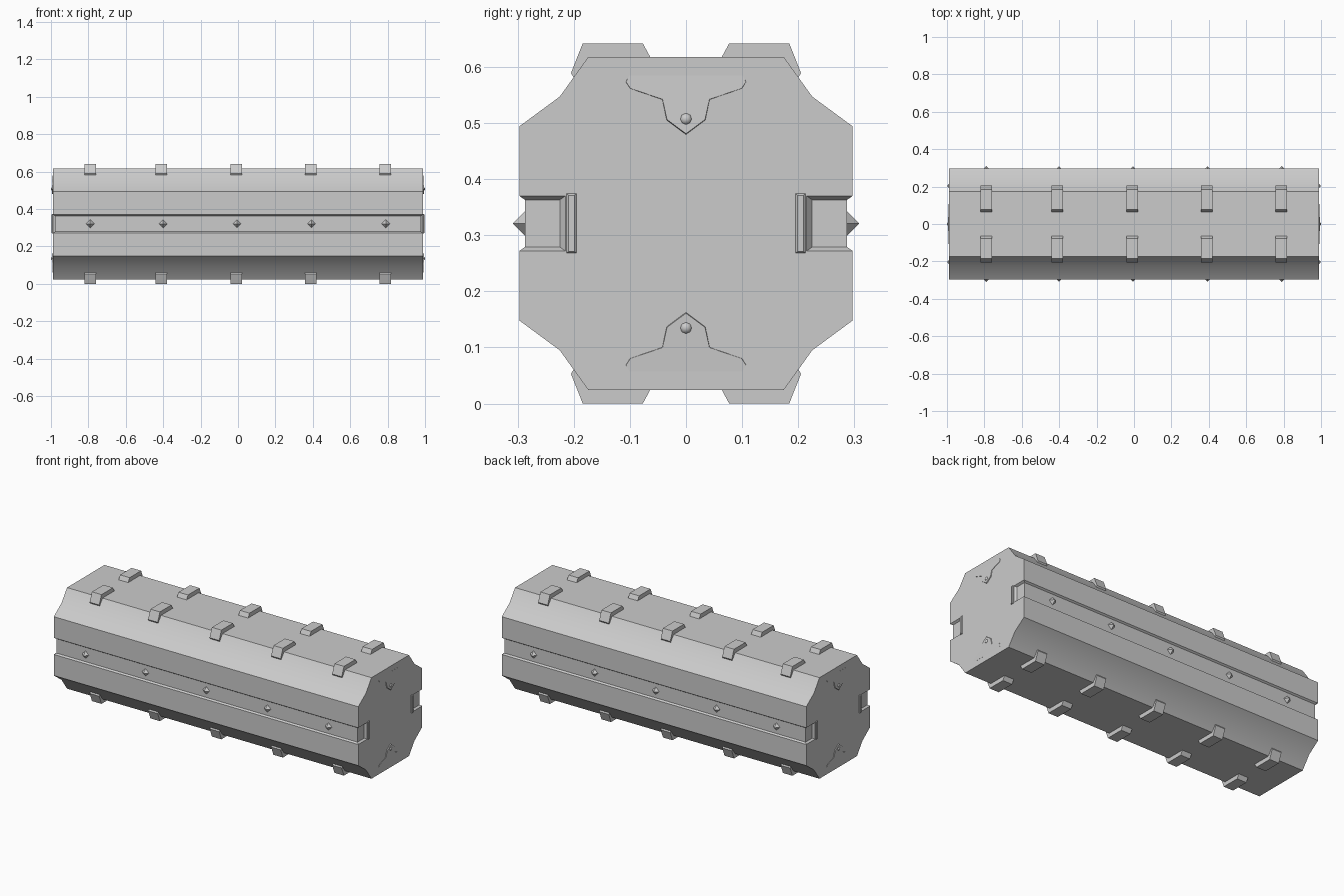
import bpy, bmesh
from math import pi
from mathutils import Matrix

if "Cube" in bpy.data.objects:
    bpy.data.objects.remove(bpy.data.objects["Cube"])

CZ = 0.321  # mid height of the symmetric section


def make(name, bm, smooth=None):
    bmesh.ops.recalc_face_normals(bm, faces=bm.faces)
    me = bpy.data.meshes.new(name)
    bm.to_mesh(me)
    bm.free()
    ob = bpy.data.objects.new(name, me)
    bpy.context.collection.objects.link(ob)
    if smooth:
        bpy.ops.object.select_all(action='DESELECT')
        ob.select_set(True)
        bpy.context.view_layer.objects.active = ob
        bpy.ops.object.shade_smooth_by_angle(angle=smooth)
    return ob


def loft(bm, a, b):
    """Closed solid between two matching point loops."""
    va, vb = [bm.verts.new(p) for p in a], [bm.verts.new(p) for p in b]
    n = len(a)
    bm.faces.new(va)
    bm.faces.new(vb[::-1])
    for i in range(n):
        bm.faces.new((va[i], va[(i + 1) % n], vb[(i + 1) % n], vb[i]))


def prism(bm, yz, x0, x1):
    loft(bm, [(x0, y, z) for y, z in yz], [(x1, y, z) for y, z in yz])


def quad(x, y0, y1, h, sx, sy):
    return [(sx * x, sy * y, CZ + z) for y, z in ((y0, -h), (y1, -h), (y1, h), (y0, h))]


SIGNS = [(a, b) for a in (1, -1) for b in (1, -1)]

# Long chest body with faceted corners and a groove along each side
quarter = [(0.174, 0.297), (0.225, 0.226), (0.297, 0.173), (0.297, 0.049), (0.287, 0.042)]
right = quarter + [(y, -z) for y, z in quarter[::-1]]
section = [(y, CZ + z) for y, z in right] + [(-y, CZ + z) for y, z in right[::-1]]
bm = bmesh.new()
prism(bm, section, -0.99, 0.99)
body = make("body", bm)

# Grooves continue a short way round onto the ends
bm = bmesh.new()
for sx, sy in SIGNS:
    loft(bm, quad(0.978, 0.225, 0.35, 0.042, sx, sy), quad(1.002, 0.205, 0.35, 0.056, sx, sy))
cutter = make("groove_cutter", bm)
cutter.hide_render = True
cutter.hide_viewport = True
mod = body.modifiers.new("end_grooves", 'BOOLEAN')
mod.operation = 'DIFFERENCE'
mod.solver = 'EXACT'
mod.object = cutter
bpy.context.view_layer.objects.active = body
body.select_set(True)
bpy.ops.object.modifier_apply(modifier=mod.name)
bpy.ops.object.shade_smooth_by_angle(angle=pi / 6)
bpy.data.objects.remove(cutter)

# Raised stop bars where the grooves finish
bm = bmesh.new()
for sx, sy in SIGNS:
    loft(bm, quad(0.975, 0.195, 0.213, 0.053, sx, sy), quad(0.992, 0.195, 0.213, 0.053, sx, sy))
    loft(bm, quad(0.992, 0.195, 0.213, 0.053, sx, sy), quad(0.996, 0.199, 0.209, 0.050, sx, sy))
make("groove_stops", bm)

# Corner clamps, five along each long edge
clamp = [(0.064, 0.297), (0.077, 0.321), (0.184, 0.321), (0.205, 0.268),
         (0.199, 0.258), (0.170, 0.285)]
bm = bmesh.new()
for x in (-0.79, -0.41, -0.01, 0.39, 0.787):
    for sy, sz in SIGNS:
        prism(bm, [(sy * y, CZ + sz * z) for y, z in clamp], x - 0.031, x + 0.031)
make("clamps", bm)

# Pointed studs in the side grooves
bm = bmesh.new()
for x in (-0.79, -0.4, -0.005, 0.393, 0.79):
    for s in (1, -1):
        tip = bm.verts.new((x, s * 0.309, CZ))
        base = [bm.verts.new((x + dx, s * 0.286, CZ + dz))
                for dx, dz in ((0.023, 0), (0, 0.023), (-0.023, 0), (0, -0.023))]
        bm.faces.new(base)
        for i in range(4):
            bm.faces.new((base[i], base[(i + 1) % 4], tip))
make("side_studs", bm)

# Round rivets on the end faces
bm = bmesh.new()
for sx, sz in SIGNS:
    m = Matrix.Translation((sx * 0.988, 0, CZ + sz * 0.186)) @ Matrix.Rotation(pi / 2, 4, 'Y')
    bmesh.ops.create_uvsphere(bm, u_segments=8, v_segments=6, radius=0.012, matrix=m)
make("end_rivets", bm, pi / 3)

# Shallow tapered end plates, flush at the outer edge and lifted at the tip
half = [(0.0, 0.157), (0.035, 0.183), (0.043, 0.220), (0.102, 0.240), (0.110, 0.252), (0.104, 0.264)]
plate = half + [(-y, z) for y, z in half[:0:-1]]
bm = bmesh.new()
for sx, sz in SIGNS:
    loft(bm, [(sx * 0.985, y, CZ + sz * z) for y, z in plate],
         [(sx * (0.9902 + 0.05 * (0.264 - z)), y * 0.97, CZ + sz * (z + 0.003 * (0.264 - z) / 0.107))
          for y, z in plate])
make("end_plates", bm)
